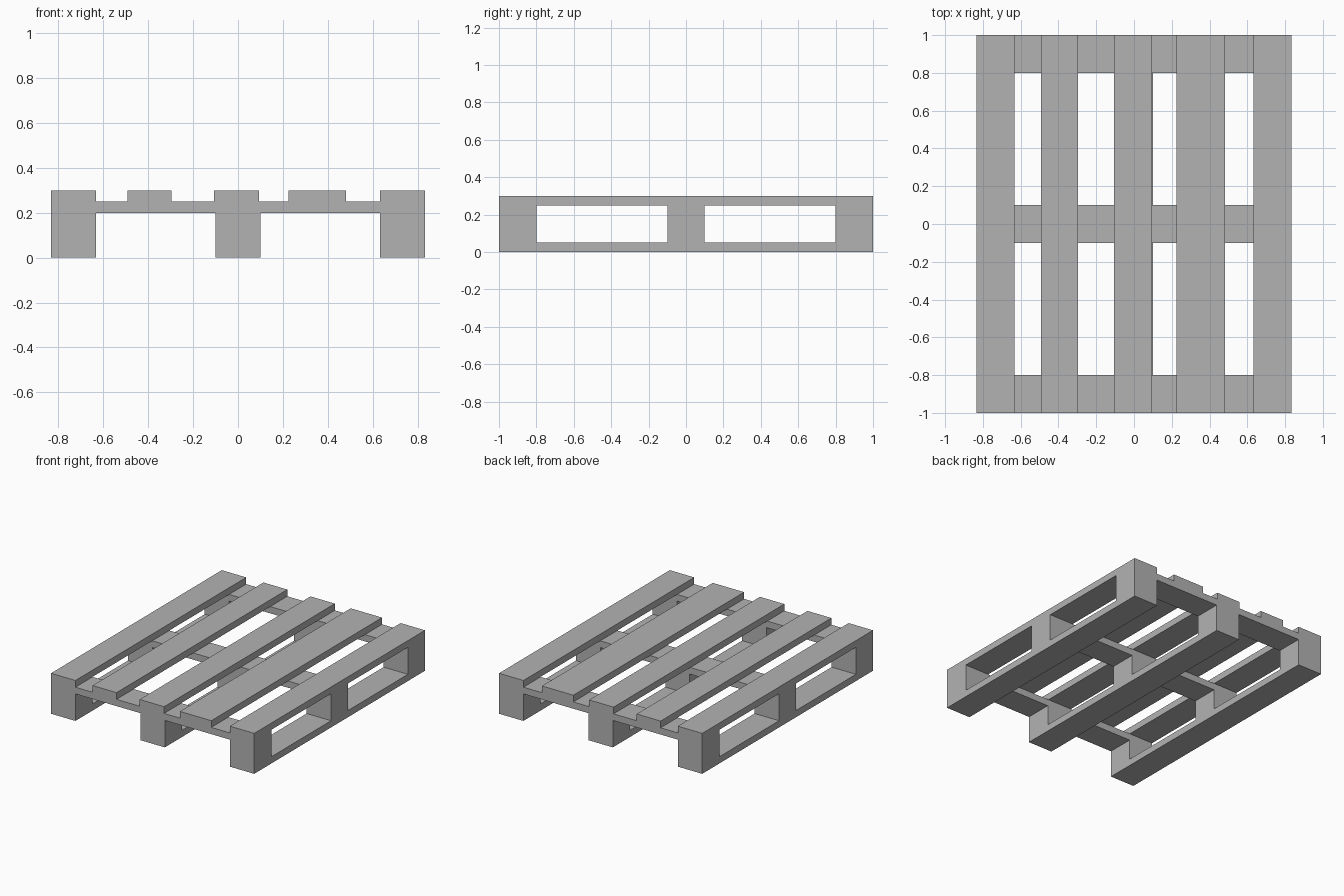
import bpy

default_cube = bpy.data.objects.get("Cube")
if default_cube:
    bpy.data.objects.remove(default_cube, do_unlink=True)

# One plain grey for all the timber
grey = bpy.data.materials.new("plain_grey")
grey.use_nodes = True
colour = (0.45, 0.45, 0.45, 1.0)
grey.diffuse_color = colour
grey.node_tree.nodes["Principled BSDF"].inputs["Base Color"].default_value = colour

HALF_W, HALF_L, WIDTH = 0.833, 1.0, 0.2
SKID_TOP, BLOCK_TOP, CROSS_TOP, DECK_TOP = 0.05, 0.2, 0.25, 0.3


def box(name, x, y, z):
    """Flat-faced box spanning the given (low, high) ranges."""
    bpy.ops.mesh.primitive_cube_add(size=1)
    part = bpy.context.object
    part.name = part.data.name = name
    spans = (x, y, z)
    for v in part.data.vertices:
        v.co = [hi if c > 0 else lo for c, (lo, hi) in zip(v.co, spans)]
    part.data.materials.append(grey)
    return part


def around(centre):
    return centre - WIDTH / 2, centre + WIDTH / 2


length = (-HALF_L, HALF_L)
columns = {"right": WIDTH / 2 - HALF_W, "middle": 0, "left": HALF_W - WIDTH / 2}
rows = {"front": WIDTH / 2 - HALF_L, "centre": 0, "back": HALF_L - WIDTH / 2}

# Bottom skids with three spacer blocks on each
for side, cx in columns.items():
    box(f"{side}_skid", around(cx), length, (0, SKID_TOP))
    for place, cy in rows.items():
        box(f"{side}_{place}_block", around(cx), around(cy), (SKID_TOP, BLOCK_TOP))

# Cross boards tying the skids together
for place, cy in rows.items():
    box(f"{place}_cross_board", (-HALF_W, HALF_W), around(cy), (BLOCK_TOP, CROSS_TOP))

# Unevenly spaced deck boards
deck = {
    "right": (-HALF_W, -0.633),
    "inner_right": (-0.492, -0.296),
    "middle": (-0.106, 0.094),
    "inner_left": (0.224, 0.481),
    "left": (0.633, HALF_W),
}
for place, span in deck.items():
    box(f"{place}_deck_board", span, length, (CROSS_TOP, DECK_TOP))
